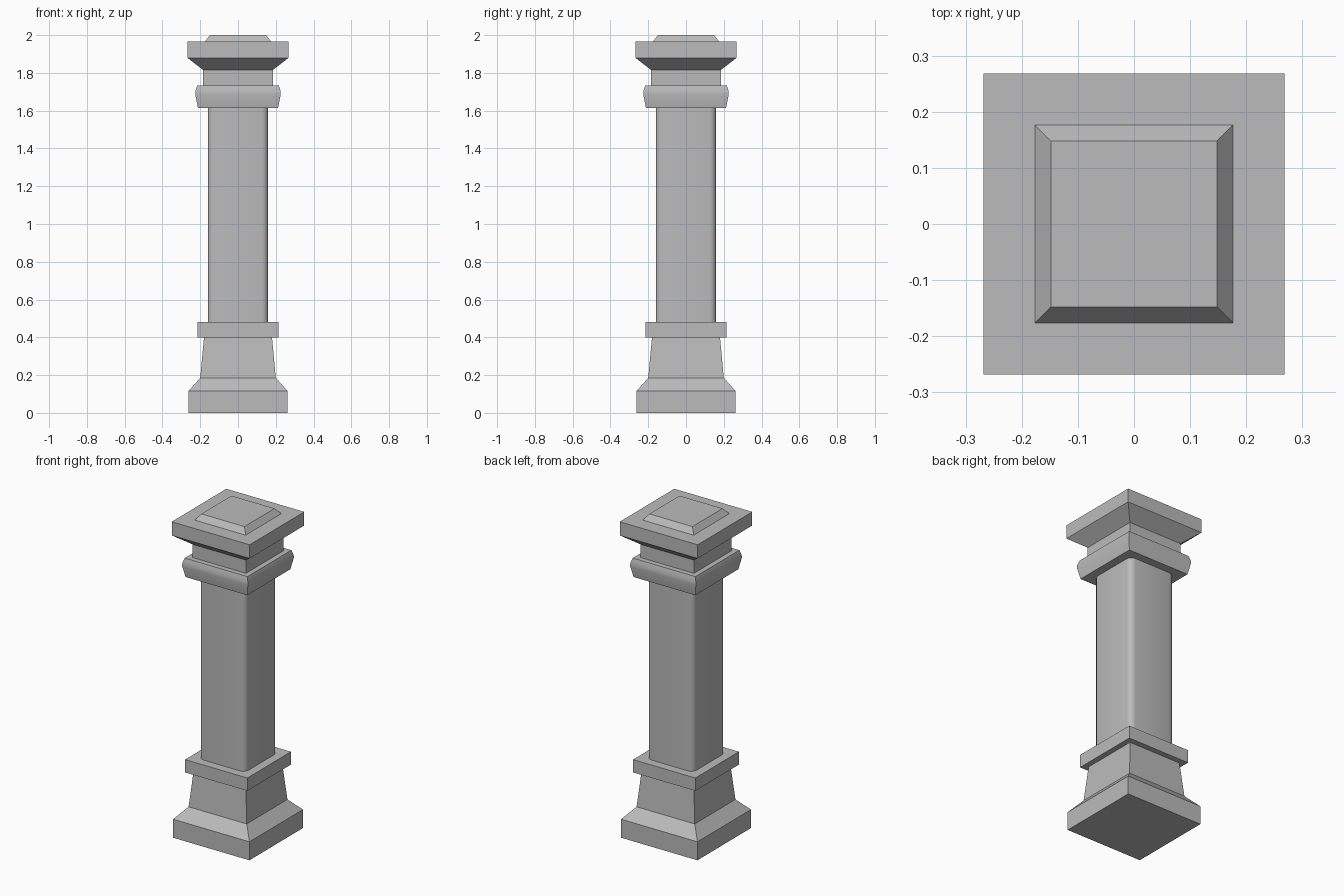
import bpy
import bmesh
from math import pi, sqrt

if "Cube" in bpy.data.objects:
    bpy.data.objects.remove(bpy.data.objects["Cube"], do_unlink=True)

stone = bpy.data.materials.new("grey_stone")
stone.use_nodes = True
GREY = (0.5, 0.5, 0.5, 1)
stone.diffuse_color = GREY
stone.node_tree.nodes["Principled BSDF"].inputs["Base Color"].default_value = GREY


def square_stack(name, profile, bevel=0, segments=4):
    """Loft square rings of (half width, height) into a closed solid."""
    bm = bmesh.new()
    rings = [[bm.verts.new((sx * r, sy * r, z))
              for sx, sy in ((-1, -1), (1, -1), (1, 1), (-1, 1))]
             for r, z in profile]
    bm.faces.new(reversed(rings[0]))
    bm.faces.new(rings[-1])
    for low, high in zip(rings, rings[1:]):
        for i in range(4):
            j = (i + 1) % 4
            bm.faces.new((low[i], low[j], high[j], high[i]))
    # Round only the upright corners
    if bevel:
        upright = [e for e in bm.edges
                   if abs(e.verts[0].co.z - e.verts[1].co.z) > 0.01]
        bmesh.ops.bevel(bm, geom=upright, offset=bevel, segments=segments,
                        profile=0.5, affect='EDGES')
    bmesh.ops.recalc_face_normals(bm, faces=bm.faces)
    mesh = bpy.data.meshes.new(name)
    bm.to_mesh(mesh)
    bm.free()
    mesh.materials.append(stone)
    obj = bpy.data.objects.new(name, mesh)
    bpy.context.collection.objects.link(obj)
    return obj


def smooth(obj, angle):
    bpy.ops.object.select_all(action='DESELECT')
    obj.select_set(True)
    bpy.context.view_layer.objects.active = obj
    bpy.ops.object.shade_smooth_by_angle(angle=angle)


# Base: plinth with sloped shoulder, then tapered pedestal and its collar
square_stack("plinth", [(0.263, 0), (0.263, 0.115), (0.2, 0.185)])
square_stack("pedestal", [(0.2, 0.185), (0.18, 0.4)])
square_stack("pedestal_collar", [(0.214, 0.4), (0.214, 0.48)])

# Shaft with rounded corners
shaft = square_stack("shaft", [(0.16, 0.48), (0.16, 1.615)], bevel=0.035)
smooth(shaft, pi / 6)

# Bulging band and neck
band = square_stack("neck_band", [(0.212, 1.615), (0.226, 1.685),
                                  (0.225, 1.705), (0.216, 1.733)])
smooth(band, pi / 6)
square_stack("neck", [(0.184, 1.733), (0.184, 1.815)])

# Capital: flared underside, square slab and bevelled top panel
square_stack("capital", [(0.184, 1.815), (0.268, 1.88), (0.268, 1.965)])
square_stack("top_panel", [(0.176, 1.965), (0.148, 2)])
